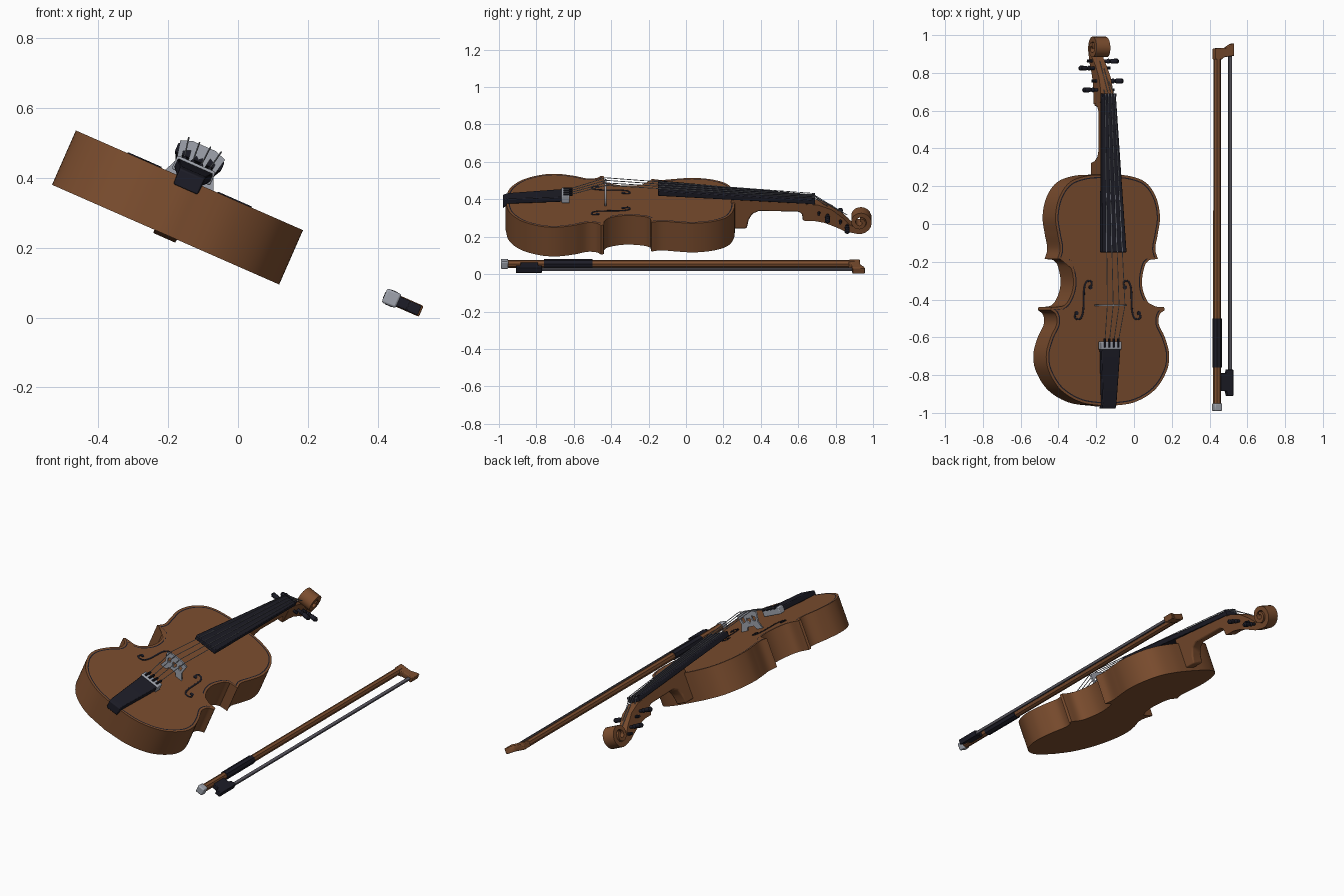
import bpy, bmesh, math
from mathutils import Matrix, Vector

if "Cube" in bpy.data.objects:
    bpy.data.objects.remove(bpy.data.objects["Cube"])

TILT = Matrix.Rotation(math.radians(23.7), 4, 'Y')
VIOLIN = Matrix.Translation((-0.2075, 0, 0.2375)) @ TILT
BOW = Matrix.Translation((0.44, 0, 0.055)) @ TILT


def material(name, rgb, rough=0.6):
    m = bpy.data.materials.new(name)
    m.use_nodes = True
    m.diffuse_color = (*rgb, 1)
    b = m.node_tree.nodes["Principled BSDF"]
    b.inputs["Base Color"].default_value = (*rgb, 1)
    b.inputs["Roughness"].default_value = rough
    return m


WOOD = material("brown wood", (0.2, 0.075, 0.028))
EBONY = material("black ebony", (0.012, 0.012, 0.02))
SILVER = material("silver grey", (0.35, 0.37, 0.42))
HAIR = material("dark grey hair", (0.1, 0.095, 0.115))


def finish(name, bm, frame, *mats, bevel=0, angle=35):
    bmesh.ops.recalc_face_normals(bm, faces=bm.faces)
    me = bpy.data.meshes.new(name)
    bm.to_mesh(me)
    bm.free()
    for m in mats:
        me.materials.append(m)
    me.shade_smooth()
    me.set_sharp_from_angle(angle=math.radians(angle))
    ob = bpy.data.objects.new(name, me)
    bpy.context.collection.objects.link(ob)
    ob.matrix_world = frame
    if bevel:
        mod = ob.modifiers.new("Bevel", 'BEVEL')
        mod.width, mod.segments, mod.limit_method = bevel, 2, 'ANGLE'
    return ob


def loft(name, rings, frame, mat, **kw):
    """Skin equal-length rings of points and cap both ends."""
    bm = bmesh.new()
    vs = [[bm.verts.new(p) for p in ring] for ring in rings]
    n = len(vs[0])
    for a, b in zip(vs, vs[1:]):
        for i in range(n):
            j = (i + 1) % n
            bm.faces.new((a[i], a[j], b[j], b[i]))
    bm.faces.new(vs[0])
    bm.faces.new(vs[-1])
    return finish(name, bm, frame, mat, **kw)


def slab(y, half, low, high, x=0):
    return [(x - half, y, low), (x + half, y, low), (x + half, y, high), (x - half, y, high)]


def rod(name, stations, frame, mat, axis='Y', sides=12, at=(0, 0, 0)):
    """Turned part from (position, radius) stations along an axis."""
    rings = []
    for t, r in stations:
        ring = []
        for i in range(sides):
            a = math.tau * (i + 0.5) / sides
            c, s = r * math.cos(a), r * math.sin(a)
            p = (c, t, s) if axis == 'Y' else (t, c, s)
            ring.append(Vector(p) + Vector(at))
        rings.append(ring)
    return loft(name, rings, frame, mat)


def wire(name, points, radius, frame, mat, smooth=False):
    cu = bpy.data.curves.new(name, 'CURVE')
    cu.dimensions, cu.bevel_depth, cu.bevel_resolution = '3D', radius, 1
    cu.use_fill_caps = True
    sp = cu.splines.new('NURBS' if smooth else 'POLY')
    sp.points.add(len(points) - 1)
    for q, p in zip(sp.points, points):
        q.co = (*p, 1)
    if smooth:
        sp.use_endpoint_u, sp.order_u = True, 3
    cu.materials.append(mat)
    ob = bpy.data.objects.new(name, cu)
    bpy.context.collection.objects.link(ob)
    ob.matrix_world = frame


def spline(pts, steps=6):
    """Smooth run through points, ends included."""
    p = [Vector(q) for q in pts]
    p = [2 * p[0] - p[1]] + p + [2 * p[-1] - p[-2]]
    out = []
    for a, b, c, d in zip(p, p[1:], p[2:], p[3:]):
        for k in range(steps):
            t = k / steps
            out.append(0.5 * (2 * b + (c - a) * t + (2 * a - 5 * b + 4 * c - d) * t * t
                              + (3 * b - a - 3 * c + d) * t ** 3))
    return out + [p[-2]]


# Body: half outline in three bouts, mirrored, with an inlaid dark line on the top
lower = [(0, -.965), (.15, -.945), (.27, -.88), (.34, -.78), (.355, -.69), (.33, -.6), (.295, -.53), (.3, -.48), (.33, -.455)]
waist = [(.325, -.44), (.25, -.43), (.21, -.37), (.198, -.3), (.215, -.22), (.24, -.19)]
upper = [(.29, -.185), (.275, -.13), (.29, -.05), (.302, .04), (.28, .14), (.22, .22), (.12, .255), (0, .262)]
half = spline(lower) + spline(waist) + spline(upper)
outline = half + [Vector((-p.x, p.y)) for p in half[-2:0:-1]]
bm = bmesh.new()
base, top = ([bm.verts.new((p.x, p.y, z)) for p in outline] for z in (0, 0.17))
bm.faces.new(base)
lid = bm.faces.new(top)
for i in range(len(top)):
    j = (i + 1) % len(top)
    bm.faces.new((base[i], base[j], top[j], top[i]))
bmesh.ops.recalc_face_normals(bm, faces=bm.faces)
bmesh.ops.inset_region(bm, faces=[lid], thickness=0.012)
for f in bmesh.ops.inset_region(bm, faces=[lid], thickness=0.006)["faces"]:
    f.material_index = 1
finish("body", bm, VIOLIN, WOOD, EBONY)

# Sound holes: thin inlaid curves with round ends
f_path = [(.1, -.335), (.088, -.315), (.1, -.298), (.125, -.305), (.137, -.34), (.138, -.4),
          (.14, -.46), (.152, -.5), (.178, -.507), (.195, -.488), (.18, -.472)]
for s, side in ((1, "left"), (-1, "right")):
    wire(side + "_sound_hole", [(s * x, y, .168) for x, y in f_path], .006, VIOLIN, EBONY, True)
    for x, y in (f_path[0], f_path[-1]):
        ob = rod(side + "_sound_hole_end", [(0, .011), (.003, .011)], VIOLIN, EBONY)
        ob.matrix_world = VIOLIN @ Matrix.Translation((s * x, y, .17)) @ Matrix.Rotation(math.pi / 2, 4, 'X')

# Neck with heel
neck = [(.24, .02), (.325, .02), (.335, .07), (.355, .105), (.39, .122), (.6, .118), (.62, .105),
        (.625, .065), (.68, .065), (.68, .172), (.24, .2)]
loft("neck", [[(s * .035, y, z) for y, z in neck] for s in (-1, 1)], VIOLIN, WOOD, bevel=.008)

# Pegbox running into the scroll: (y, z, thickness, half width, direction)
path = [(.64, .115, .1, .036, -.12), (.7, .112, .095, .036, -.2), (.76, .093, .085, .034, -.45),
        (.82, .055, .065, .032, -.65), (.865, .022, .045, .032, -.6)]
for i in range(31):
    t = i / 30
    a = -1.75 + t * 9.6
    r = .056 - .042 * t
    path.append((.93 + r * math.cos(a), .06 + r * math.sin(a), .03 - .014 * t,
                 .034 + .012 * math.sin(math.pi * t / 2), a + math.pi / 2))
rings = []
for y, z, th, hw, a in path:
    dy, dz = -math.sin(a) * th / 2, math.cos(a) * th / 2
    rings.append([(-hw, y - dy, z - dz), (hw, y - dy, z - dz), (hw, y + dy, z + dz), (-hw, y + dy, z + dz)])
loft("pegbox_and_scroll", rings, VIOLIN, WOOD)

# Fingerboard and nut
loft("fingerboard", [slab(-.15, .072, .228, .258), slab(.68, .04, .165, .19)], VIOLIN, EBONY, bevel=.004)
loft("nut", [slab(.675, .04, .165, .197), slab(.69, .04, .165, .197)], VIOLIN, EBONY)

# Tailpiece, its silver clamp and the tuners on it
loft("tailpiece", [slab(-.978, .038, .14, .19), slab(-.95, .04, .168, .198), slab(-.65, .056, .187, .215)],
     VIOLIN, EBONY, bevel=.004)
loft("tailpiece_clamp", [slab(-.665, .06, .18, .222), slab(-.622, .06, .18, .222)], VIOLIN, SILVER, bevel=.005)
for i in range(4):
    x = (i - 1.5) * .026
    rod("fine_tuner", [(-.655, .007), (-.607, .007)], VIOLIN, EBONY, at=(x, 0, .222), sides=8)

# Bridge: flat plate with cut-outs
bridge = bpy.data.curves.new("bridge", 'CURVE')
bridge.dimensions, bridge.fill_mode, bridge.extrude = '2D', 'BOTH', .005
shapes = [[(-.075, .17), (-.035, .17), (-.022, .19), (.022, .19), (.035, .17), (.075, .17), (.058, .21),
           (.07, .265), (.035, .277), (-.035, .277), (-.07, .265), (-.058, .21)],
          [(0, .207), (.016, .228), (.009, .242), (0, .234), (-.009, .242), (-.016, .228)]]
shapes += [[(s * x, z) for x, z in ((.026, .222), (.046, .215), (.05, .24), (.03, .25))] for s in (-1, 1)]
for pts in shapes:
    sp = bridge.splines.new('POLY')
    sp.points.add(len(pts) - 1)
    sp.use_cyclic_u = True
    for q, (x, z) in zip(sp.points, pts):
        q.co = (x, z, 0, 1)
bridge.materials.append(SILVER)
ob = bpy.data.objects.new("bridge", bridge)
bpy.context.collection.objects.link(ob)
ob.matrix_world = VIOLIN @ Matrix.Translation((0, -.43, 0)) @ Matrix.Rotation(math.pi / 2, 4, 'X')

# Pegs on alternating sides, each with its string
pegs = [(.71, .115, -1), (.862, .038, 1), (.825, .065, -1), (.757, .1, 1)]
for i, (y, z, s) in enumerate(pegs):
    rod("tuning_peg", [(s * t, r) for t, r in ((-.06, .008), (.05, .009), (.062, .014), (.072, .008),
        (.08, .013), (.112, .014), (.12, .008))], VIOLIN, EBONY, 'X', 10, (0, y, z))
    k = i - 1.5
    wire("string", [(k * .026, -.62, .222), (k * .034, -.43, .281), (k * .018, .683, .2),
                    (k * .012, y, z + .045)], .0022, VIOLIN, SILVER)

# Bow stick, grip and end button
rod("bow_stick", [(-.96, .021), (.9, .02)], BOW, WOOD, sides=8)
rod("bow_grip", [(-.76, .025), (-.5, .025)], BOW, EBONY, sides=8)
loft("bow_button", [slab(-.99, .022, -.022, .022), slab(-.95, .022, -.022, .022)], BOW, SILVER, bevel=.006)

# Bow head, frog and hair
head = [(-.02, .87), (.02, .87), (.035, .883), (.093, .89), (.093, .957), (.075, .952), (.045, .932), (-.02, .93)]
loft("bow_head", [[(x, y, z) for x, y in head] for z in (-.017, .017)], BOW, WOOD, bevel=.004)
frog = [(.015, -.885), (.05, -.885), (.055, -.91), (.088, -.91), (.088, -.77), (.055, -.77), (.05, -.79), (.015, -.79)]
loft("bow_frog", [[(x, y, z) for x, y in frog] for z in (-.015, .015)], BOW, EBONY, bevel=.003)
loft("bow_hair", [slab(-.78, .008, -.007, .007, .074), slab(.9, .008, -.007, .007, .074)], BOW, HAIR)
